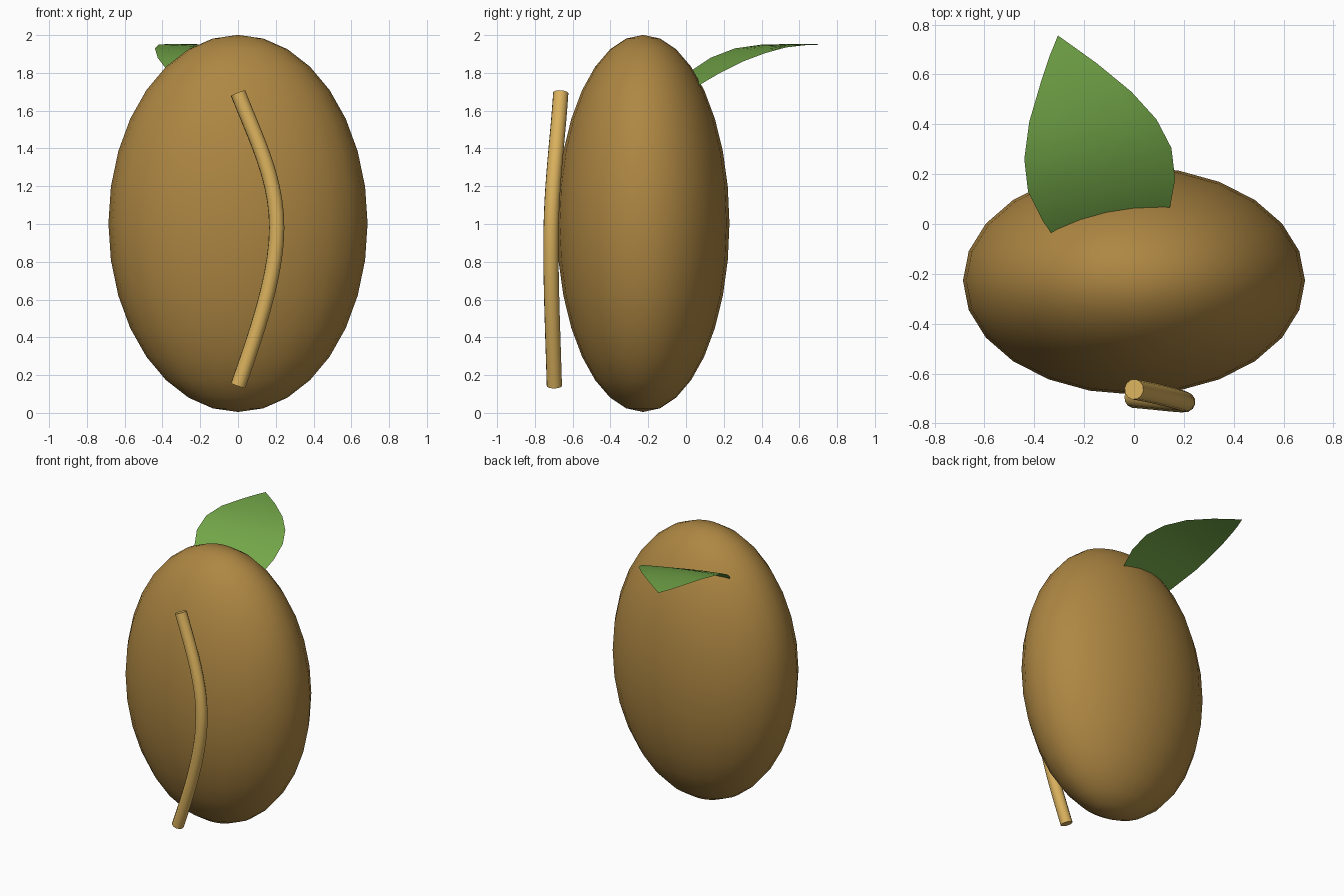
import bpy, bmesh, math
from mathutils import Vector

if "Cube" in bpy.data.objects:
    bpy.data.objects.remove(bpy.data.objects["Cube"])


def material(name, rgb):
    m = bpy.data.materials.new(name)
    m.diffuse_color = (*rgb, 1)
    m.use_nodes = True
    m.node_tree.nodes["Principled BSDF"].inputs["Base Color"].default_value = m.diffuse_color
    return m


brown = material("seed brown", (0.42, 0.24, 0.055))
tan = material("crease tan", (0.70, 0.44, 0.11))
green = material("leaf green", (0.17, 0.38, 0.065))


def finish(obj, name, mat, angle):
    obj.name = name
    obj.data.materials.clear()
    obj.data.materials.append(mat)
    bpy.ops.object.select_all(action='DESELECT')
    obj.select_set(True)
    bpy.context.view_layer.objects.active = obj
    bpy.ops.object.shade_smooth_by_angle(angle=math.radians(angle))


# seed body: flattened ellipsoid
bpy.ops.mesh.primitive_uv_sphere_add(segments=24, ring_count=16, radius=1,
                                     location=(0, -0.227, 1.003))
body = bpy.context.object
body.scale = (0.686, 0.457, 0.998)
bpy.ops.object.transform_apply(location=False, rotation=False, scale=True)
finish(body, "seed_body", brown, 40)

# crease: bowed rod on the front, swept round section with flat ends
curve = bpy.data.curves.new("crease_path", 'CURVE')
curve.dimensions = '3D'
curve.bevel_depth = 0.041
curve.bevel_resolution = 4
curve.use_fill_caps = True
curve.resolution_u = 10
spline = curve.splines.new('BEZIER')
spline.bezier_points.add(2)
knots = [((0, -0.663, 1.693), (0.10, -0.680, 1.44)),
         ((0.205, -0.714, 0.98), (0.205, -0.719, 0.72)),
         ((0, -0.697, 0.143), (-0.09, -0.69, -0.1))]
for p, (co, right) in zip(spline.bezier_points, knots):
    p.handle_left_type = p.handle_right_type = 'FREE'
    p.co, p.handle_right = co, right
    p.handle_left = 2 * Vector(co) - Vector(right)
spline.bezier_points[2].handle_left = (0.09, -0.704, 0.40)
path = bpy.data.objects.new("crease_path", curve)
bpy.context.collection.objects.link(path)
bpy.context.view_layer.objects.active = path
bpy.ops.object.select_all(action='DESELECT')
path.select_set(True)
bpy.ops.object.convert(target='MESH')
crease = bpy.context.object
bm = bmesh.new()
bm.from_mesh(crease.data)
bmesh.ops.remove_doubles(bm, verts=bm.verts, dist=1e-4)
bmesh.ops.recalc_face_normals(bm, faces=bm.faces)
bm.to_mesh(crease.data)
bm.free()
finish(crease, "front_crease", tan, 50)

# leaf: thin sheet lofted between its two margins, slightly domed
left = [(-.30, -.08, 1.72), (-.365, .01, 1.80), (-.425, .13, 1.88), (-.44, .26, 1.93),
        (-.42, .41, 1.951), (-.37, .58, 1.952), (-.34, .67, 1.951)]
right = [(.10, -.03, 1.66), (.145, .07, 1.735), (.165, .18, 1.80), (.15, .305, 1.862),
         (.09, .42, 1.905), (-.01, .53, 1.935), (-.15, .645, 1.948)]
COLS = 6
bm = bmesh.new()
rows = []
for a, b in zip(left, right):
    a, b = Vector(a), Vector(b)
    row = []
    for i in range(COLS + 1):
        t = i / COLS
        dome = 0.06 * t * (1 - t) * (b - a).length
        row.append(bm.verts.new(a.lerp(b, t) + Vector((0, 0, dome))))
    rows.append(row)
tip = bm.verts.new((-.305, .756, 1.95))
for r, s in zip(rows, rows[1:]):
    for i in range(COLS):
        bm.faces.new((r[i], r[i + 1], s[i + 1], s[i]))
for i in range(COLS):
    bm.faces.new((rows[-1][i], rows[-1][i + 1], tip))
mesh = bpy.data.meshes.new("leaf")
bm.to_mesh(mesh)
bm.free()
leaf = bpy.data.objects.new("leaf", mesh)
bpy.context.collection.objects.link(leaf)
finish(leaf, "leaf", green, 60)
